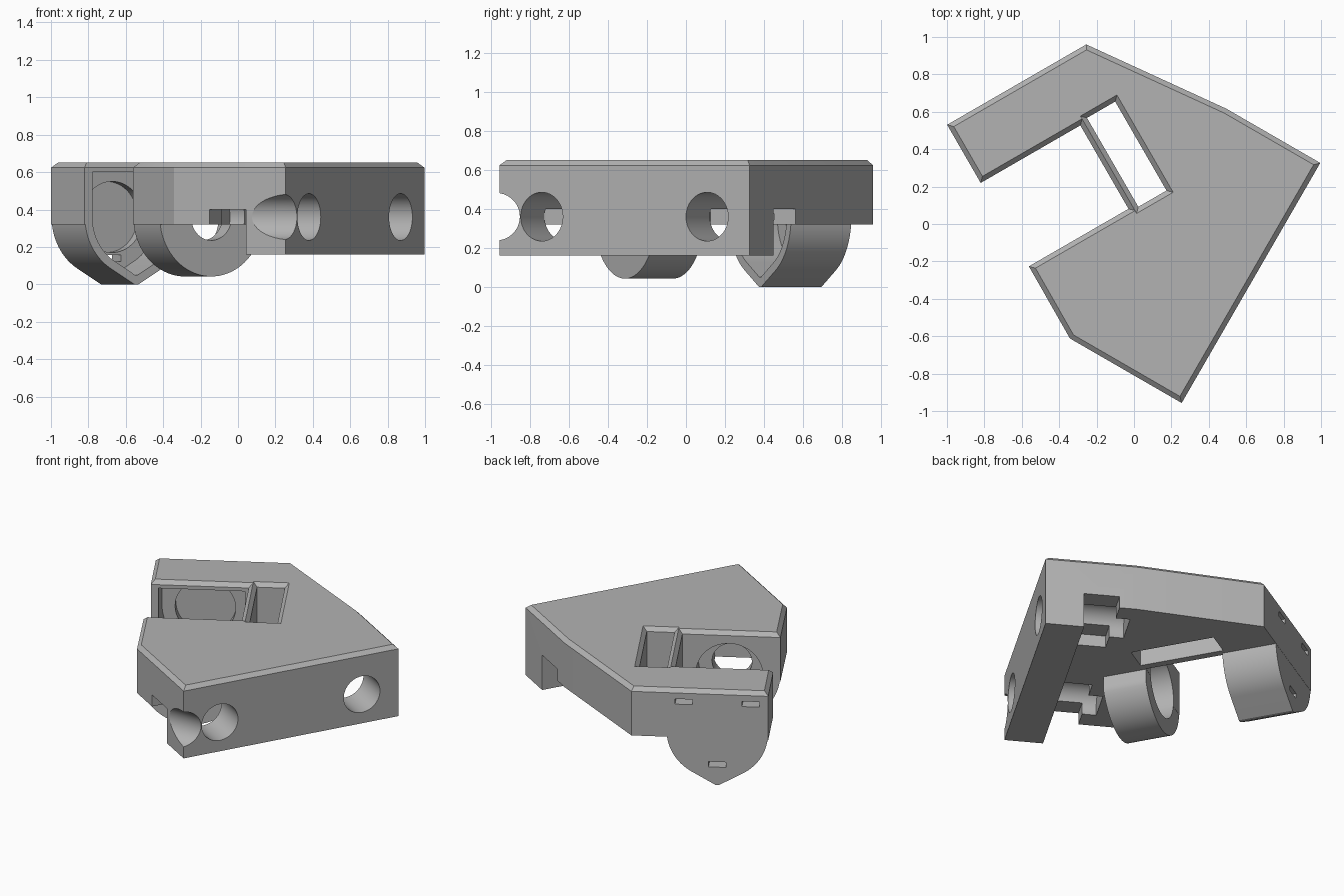
import bpy, bmesh
from math import sin, cos, radians
from mathutils import Vector, Matrix

if "Cube" in bpy.data.objects:
    bpy.data.objects.remove(bpy.data.objects["Cube"])

grey = bpy.data.materials.new("plain_grey")
grey.use_nodes = True
grey.diffuse_color = (0.45, 0.45, 0.45, 1)
grey.node_tree.nodes["Principled BSDF"].inputs["Base Color"].default_value = (0.45, 0.45, 0.45, 1)


def heading(deg):
    return Vector((cos(radians(deg)), sin(radians(deg)), 0))


def frame(a, b, depth, origin=(0, 0, 0)):
    m = Matrix((a, b, depth)).transposed().to_4x4()
    m.translation = origin
    return m


# Working frames: plan, bearing axis, bolt axis, cross axis
UP = Vector((0, 0, 1))
CORNER = Vector((0.255, -0.957, 0))
PLAN = frame(heading(30), heading(120), UP)
BEARING = frame(heading(30), UP, heading(120))
BOLT = frame(heading(60), UP, heading(150), CORNER)
CROSS = frame(Vector((0, 1, 0)), UP, Vector((1, 0, 0)))


def loft(name, matrix, rings):
    """Closed solid through rings given as (2D points, depth)."""
    bm = bmesh.new()
    loops = [[bm.verts.new(matrix @ Vector((p[0], p[1], d))) for p in pts] for pts, d in rings]
    bm.faces.new(loops[0])
    bm.faces.new(loops[-1])
    n = len(loops[0])
    for low, high in zip(loops, loops[1:]):
        for i in range(n):
            j = (i + 1) % n
            bm.faces.new((low[i], low[j], high[j], high[i]))
    bmesh.ops.recalc_face_normals(bm, faces=bm.faces)
    mesh = bpy.data.meshes.new(name)
    bm.to_mesh(mesh)
    bm.free()
    mesh.materials.append(grey)
    ob = bpy.data.objects.new(name, mesh)
    bpy.context.collection.objects.link(ob)
    return ob


def prism(name, matrix, pts, d0, d1):
    return loft(name, matrix, [(pts, d0), (pts, d1)])


def rect(a0, a1, b0, b1):
    return [(a0, b0), (a1, b0), (a1, b1), (a0, b1)]


def arc(a, b, r, start, end, steps):
    angles = [radians(start + (end - start) * i / steps) for i in range(steps + 1)]
    return [(a + r * cos(t), b + r * sin(t)) for t in angles]


def circle(a, b, r):
    return arc(a, b, r, 0, 360, 64)[:-1]


def inset(pts, d):
    """Mitred inset of a counter-clockwise outline."""
    out = []
    for i, p in enumerate(pts):
        p = Vector(p)
        e1 = (p - Vector(pts[i - 1])).normalized()
        e2 = (Vector(pts[(i + 1) % len(pts)]) - p).normalized()
        n1, n2 = Vector((-e1.y, e1.x)), Vector((-e2.y, e2.x))
        out.append(p + (n1 + n2) * d / (1 + n1.dot(n2)))
    return out


def teardrop(r, top, floor):
    """Straight sides, round shoulders and a sloped, cut-off tip."""
    tip = max(r / cos(radians(30)) - (MID_Z - floor), 0.005)
    half = tip * 1.732
    return ([(MID_U - r, top)] + arc(MID_U, MID_Z, r, 180, 240, 16)
            + [(MID_U - half, floor), (MID_U + half, floor)]
            + arc(MID_U, MID_Z, r, 300, 360, 16) + [(MID_U + r, top)])


MID_U, MID_Z = -0.28, 0.36
TOP, CHAMFER = 0.65, 0.026

# Bracket plate with chamfered top, deep enough to include the bolt flange
to_plan = PLAN.inverted()
slab = [(to_plan @ (CORNER + heading(60) * s + heading(150) * w)).to_2d()
        for s, w in ((0, 0.69), (0, 0), (1.482, 0), (1.482, 0.58))]
outline = [(-0.6, 0.959), (-0.6, 0.6), (0.015, 0.6), (0.015, 0.085), (-0.6, 0.085)]
outline += slab + [(0.259, 0.959)]
body = loft("bracket_body", PLAN, [(outline, 0.16), (outline, TOP - CHAMFER),
                                   (inset(outline, CHAMFER), TOP)])

steps = []


def cut(ob):
    steps.append((ob, 'DIFFERENCE'))


def add(ob):
    steps.append((ob, 'UNION'))


# Raise the underside everywhere except the flange
cut(prism("underside_cutter", BOLT, rect(-2, 3, -0.5, 0.32), 0.245, 4))

# Bearing housings under both arms
housing = [(MID_U - 0.318, 0.42)] + arc(MID_U, MID_Z, 0.318, 180, 360, 40) + [(MID_U + 0.318, 0.42)]
housing = [(min(a, 0.012), b) for a, b in housing]
add(prism("front_housing", BEARING, housing, -0.2, 0.084))
rear = [(min(a, 0.3), b) for a, b in teardrop(0.318, 0.42, 0.0)]
add(prism("rear_housing", BEARING, rear, 0.601, 0.958))

# Front bearing seat and shaft hole
cut(prism("front_seat_cutter", BEARING, circle(MID_U, MID_Z, 0.21), -0.1, 0.3))
cut(prism("front_shaft_cutter", BEARING, circle(MID_U, MID_Z, 0.125), -0.25, 0.2))

# Rear cavity, round recess and slots
cut(prism("rear_cavity_cutter", BEARING, teardrop(0.272, 0.6, 0.05), 0.4, 0.86))
cut(prism("rear_recess_cutter", BEARING, circle(MID_U, MID_Z, 0.19), 0.8, 0.92))
for a, b in ((-0.21, 0.565), (0.21, 0.565), (0, 0.14)):
    cut(prism("slot_cutter", BEARING,
              rect(MID_U + a - 0.055, MID_U + a + 0.055, b - 0.018, b + 0.018), 0.8, 1.1))

# Window with chamfered rim
window = rect(0.066, 0.24, 0.068, 0.617)
cut(loft("window_cutter", PLAN, [(window, 0.1), (window, TOP - CHAMFER),
                                 (inset(window, -0.05), TOP - CHAMFER + 0.05)]))

# Bolt holes and the pockets behind the flange
for s, s0, s1 in ((0.25, -0.2, 0.5), (1.23, 0.98, 1.7)):
    cut(prism("bolt_pocket_cutter", BOLT, rect(s0, s1, 0.2, 0.4), 0.245, 0.47))
    cut(prism("bolt_hole_cutter", BOLT, circle(s, MID_Z, 0.125), -0.2, 0.56))

# Clearance bite through the front corner
cut(prism("corner_bite_cutter", CROSS, circle(-0.975, MID_Z, 0.122), -1.5, 1.5))

# Apply every step, then drop the helpers
for ob, operation in steps:
    mod = body.modifiers.new(ob.name, 'BOOLEAN')
    mod.operation, mod.solver, mod.object = operation, 'EXACT', ob
    ob.hide_render = True
bpy.context.view_layer.update()
result = bpy.data.meshes.new_from_object(body.evaluated_get(bpy.context.evaluated_depsgraph_get()))
body.modifiers.clear()
body.data = result
for ob, _ in steps:
    bpy.data.objects.remove(ob)
result.materials.clear()
result.materials.append(grey)
for poly in result.polygons:
    poly.material_index = 0

bpy.ops.object.select_all(action='DESELECT')
body.select_set(True)
bpy.context.view_layer.objects.active = body
bpy.ops.object.shade_smooth_by_angle(angle=radians(25))
